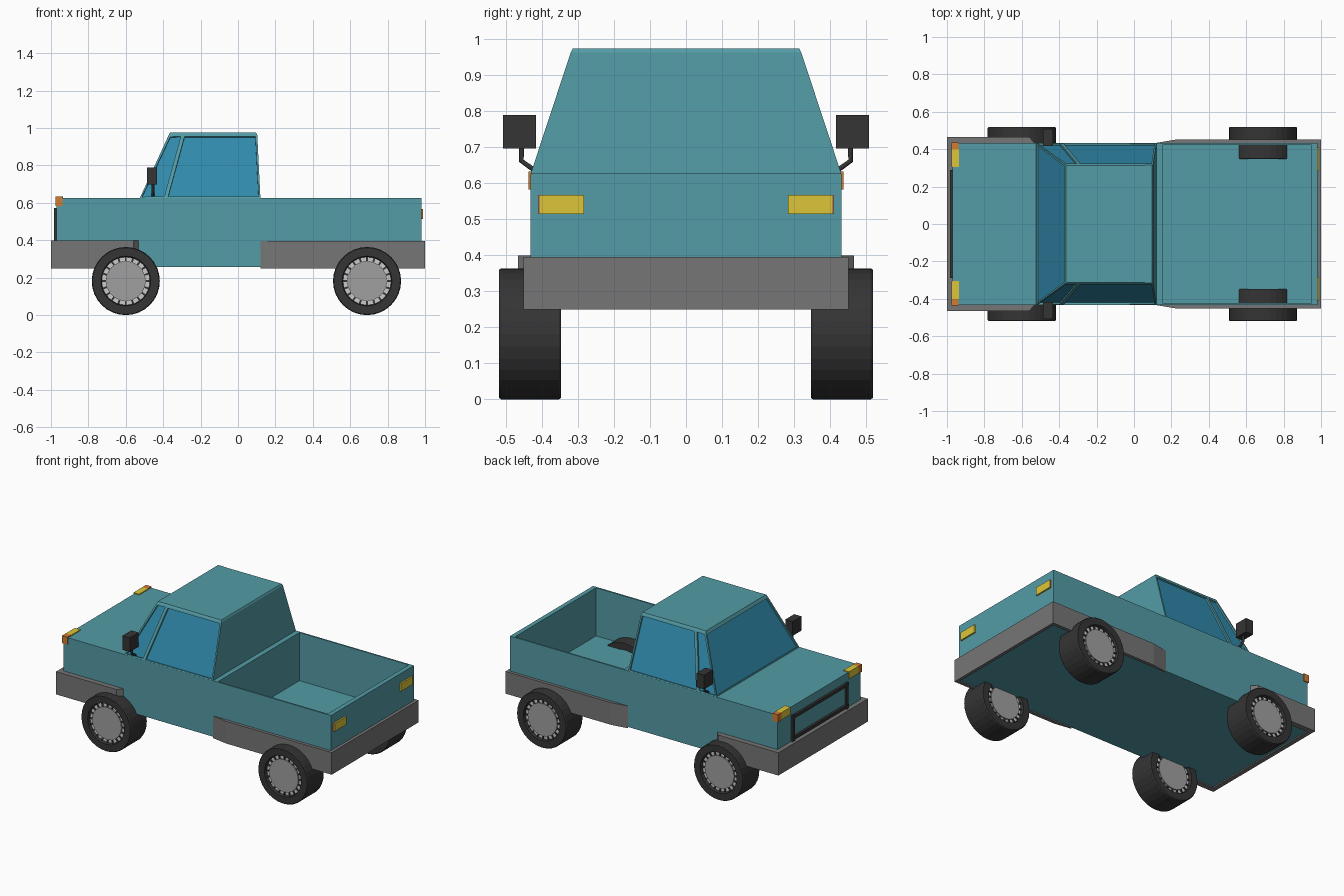
import bpy, bmesh, math
from mathutils import Vector, Matrix

if "Cube" in bpy.data.objects:
    bpy.data.objects.remove(bpy.data.objects["Cube"])


def material(name, rgb):
    m = bpy.data.materials.new(name)
    m.diffuse_color = (*rgb, 1)
    m.use_nodes = True
    m.node_tree.nodes["Principled BSDF"].inputs["Base Color"].default_value = m.diffuse_color
    return m


TEAL = material("teal_paint", (0.087, 0.33, 0.38))
GLASS = material("blue_glass", (0.03, 0.26, 0.42))
YELLOW = material("yellow_lens", (0.72, 0.56, 0.04))
ORANGE = material("orange_lens", (0.65, 0.2, 0.03))
DARK = material("black_rubber", (0.035, 0.035, 0.035))
GREY = material("grey_trim", (0.18, 0.18, 0.18))
METAL = material("hub_metal", (0.35, 0.35, 0.35))
WHITE = material("white_rim", (0.95, 0.95, 0.95))


def finish(bm, name, *mats):
    bmesh.ops.recalc_face_normals(bm, faces=bm.faces)
    me = bpy.data.meshes.new(name)
    bm.to_mesh(me)
    bm.free()
    for m in mats:
        me.materials.append(m)
    ob = bpy.data.objects.new(name, me)
    bpy.context.collection.objects.link(ob)
    return ob


def add_box(bm, lo, hi, rot=Matrix()):
    lo, hi = Vector(lo), Vector(hi)
    mat = rot @ Matrix.Translation((lo + hi) / 2) @ Matrix.Diagonal((*(hi - lo), 1))
    return bmesh.ops.create_cube(bm, size=1, matrix=mat)["verts"]


def box(name, lo, hi, mat):
    bm = bmesh.new()
    add_box(bm, lo, hi)
    return finish(bm, name, mat)


def side_box(name, x, y, z, s, mat):
    ys = sorted((s * y[0], s * y[1]))
    return box(name, (x[0], ys[0], z[0]), (x[1], ys[1], z[1]), mat)


def prism(name, outline, z0, z1, mat):
    bm = bmesh.new()
    f = bm.faces.new([bm.verts.new((x, y, z0)) for x, y in outline])
    ex = bmesh.ops.extrude_face_region(bm, geom=[f])["geom"]
    for v in ex:
        if isinstance(v, bmesh.types.BMVert):
            v.co.z = z1
    return finish(bm, name, mat)


def lathe(name, profile, mat, n=32):
    # closed (radius, y) profile spun about the y axis
    bm = bmesh.new()
    rings = [[bm.verts.new((r * math.cos(a), y, r * math.sin(a))) for r, y in profile]
             for a in (2 * math.pi * i / n for i in range(n))]
    k = len(profile)
    for i in range(n):
        a, b = rings[i], rings[(i + 1) % n]
        for j in range(k):
            bm.faces.new((a[j], a[(j + 1) % k], b[(j + 1) % k], b[j]))
    return finish(bm, name, mat)


def disc(name, r, half, mat, n=32):
    bm = bmesh.new()
    bmesh.ops.create_cone(bm, cap_ends=True, segments=n, radius1=r, radius2=r, depth=2 * half,
                          matrix=Matrix.Rotation(math.pi / 2, 4, 'X'))
    return finish(bm, name, mat)


# Front hull: hood and lower cab
box("front_body", (-0.97, -0.432, 0.258), (0.12, 0.432, 0.627), TEAL)

# Open cargo bed: top face inset, then pushed down to the floor
bm = bmesh.new()
add_box(bm, (0.12, -0.432, 0.258), (0.98, 0.432, 0.627))
bm.faces.ensure_lookup_table()
top = max(bm.faces, key=lambda f: f.calc_center_median().z)
bmesh.ops.inset_region(bm, faces=[top], thickness=0.015)
for v in top.verts:
    v.co.x = 0.153 if v.co.x < 0.5 else 0.95
down = bmesh.ops.extrude_discrete_faces(bm, faces=[top])["faces"][0]
for v in down.verts:
    v.co.z = 0.31
bmesh.ops.remove_doubles(bm, verts=bm.verts, dist=1e-5)
finish(bm, "cargo_bed", TEAL)

# Cab: tapered shell with recessed windows
bm = bmesh.new()
low = [(-0.525, 0.432), (-0.385, 0.432), (0.12, 0.432)]
high = [(-0.37, 0.32), (-0.295, 0.32), (0.103, 0.32)]
rows = {}
for s in (-1, 1):
    rows[s] = ([bm.verts.new((x, s * y, 0.625)) for x, y in low],
               [bm.verts.new((x, s * y, 0.964)) for x, y in high])
windows = []
for s in (-1, 1):
    b, t = rows[s]
    for i in (0, 1):
        windows.append(bm.faces.new((b[i], b[i + 1], t[i + 1], t[i])))
(bl, tl), (br, tr) = rows[-1], rows[1]
windows.append(bm.faces.new((bl[0], tl[0], tr[0], br[0])))
bm.faces.new((bl[2], br[2], tr[2], tl[2]))
roof = bm.faces.new(tl + tr[::-1])
bm.faces.new(bl + br[::-1])
bmesh.ops.recalc_face_normals(bm, faces=bm.faces)
bmesh.ops.inset_region(bm, faces=[roof], thickness=0.008, depth=0.011)
bmesh.ops.inset_individual(bm, faces=windows, thickness=0.014, depth=0)
bmesh.ops.inset_individual(bm, faces=windows, thickness=0.001, depth=-0.01)
for f in windows:
    f.material_index = 1
finish(bm, "cab", TEAL, GLASS)

# Wraparound bumpers
half = [(-0.97, 0.43), (-0.53, 0.43), (-0.56, 0.466), (-1.0, 0.466)]
prism("front_bumper", half + [(x, -y) for x, y in half[::-1]], 0.25, 0.40, GREY)
half = [(0.98, 0.43), (0.12, 0.43), (0.12, 0.434), (0.23, 0.452), (1.0, 0.452)]
prism("rear_bumper", half + [(x, -y) for x, y in half[::-1]], 0.25, 0.396, GREY)

# Grille guard frame
bm = bmesh.new()
for z in (0.41, 0.55):
    add_box(bm, (-0.985, -0.29, z), (-0.965, 0.29, z + 0.02))
for y in (-0.29, 0.27):
    add_box(bm, (-0.983, y, 0.40), (-0.964, y + 0.02, 0.572))
finish(bm, "grille_guard", DARK)

for s, side in ((-1, "right"), (1, "left")):
    # Lights
    side_box("headlight_" + side, (-0.976, -0.935), (0.305, 0.40), (0.585, 0.633), s, YELLOW)
    side_box("front_indicator_" + side, (-0.976, -0.937), (0.40, 0.437), (0.583, 0.633), s, ORANGE)
    side_box("tail_light_" + side, (0.97, 0.99), (0.283, 0.405), (0.515, 0.567), s, YELLOW)
    side_box("tail_light_end_" + side, (0.97, 0.989), (0.405, 0.41), (0.515, 0.567), s, ORANGE)

    # Door mirror and its bent arm
    side_box("mirror_" + side, (-0.487, -0.433), (0.416, 0.508), (0.697, 0.79), s, DARK)
    cu = bpy.data.curves.new("mirror_arm_" + side, 'CURVE')
    cu.dimensions = '3D'
    cu.bevel_depth = 0.008
    cu.bevel_resolution = 1
    cu.use_fill_caps = True
    sp = cu.splines.new('POLY')
    path = [(0.457, 0.70), (0.457, 0.662), (0.415, 0.632)]
    sp.points.add(len(path) - 1)
    for p, (y, z) in zip(sp.points, path):
        p.co = (-0.455, s * y, z, 1)
    cu.materials.append(DARK)
    bpy.context.collection.objects.link(bpy.data.objects.new("mirror_arm_" + side, cu))

    # Wheels: tyre, pale rim, hub and ring of spokes
    for x, end in ((-0.6, "front"), (0.69, "rear")):
        tag = f"_{end}_{side}"
        tyre = [(0.128, 0.066), (0.133, 0.086), (0.178, 0.086), (0.182, 0.08)]
        parts = [lathe("tyre" + tag, tyre + [(r, -y) for r, y in tyre[::-1]], DARK),
                 disc("rim" + tag, 0.13, 0.067, WHITE),
                 disc("hub" + tag, 0.106, 0.076, METAL)]
        bm = bmesh.new()
        for i in range(20):
            add_box(bm, (0.10, -0.073, -0.005), (0.132, 0.073, 0.005),
                    Matrix.Rotation(2 * math.pi * i / 20, 4, 'Y'))
        parts.append(finish(bm, "spokes" + tag, DARK))
        for p in parts:
            p.location = (x, s * 0.433, 0.182)
